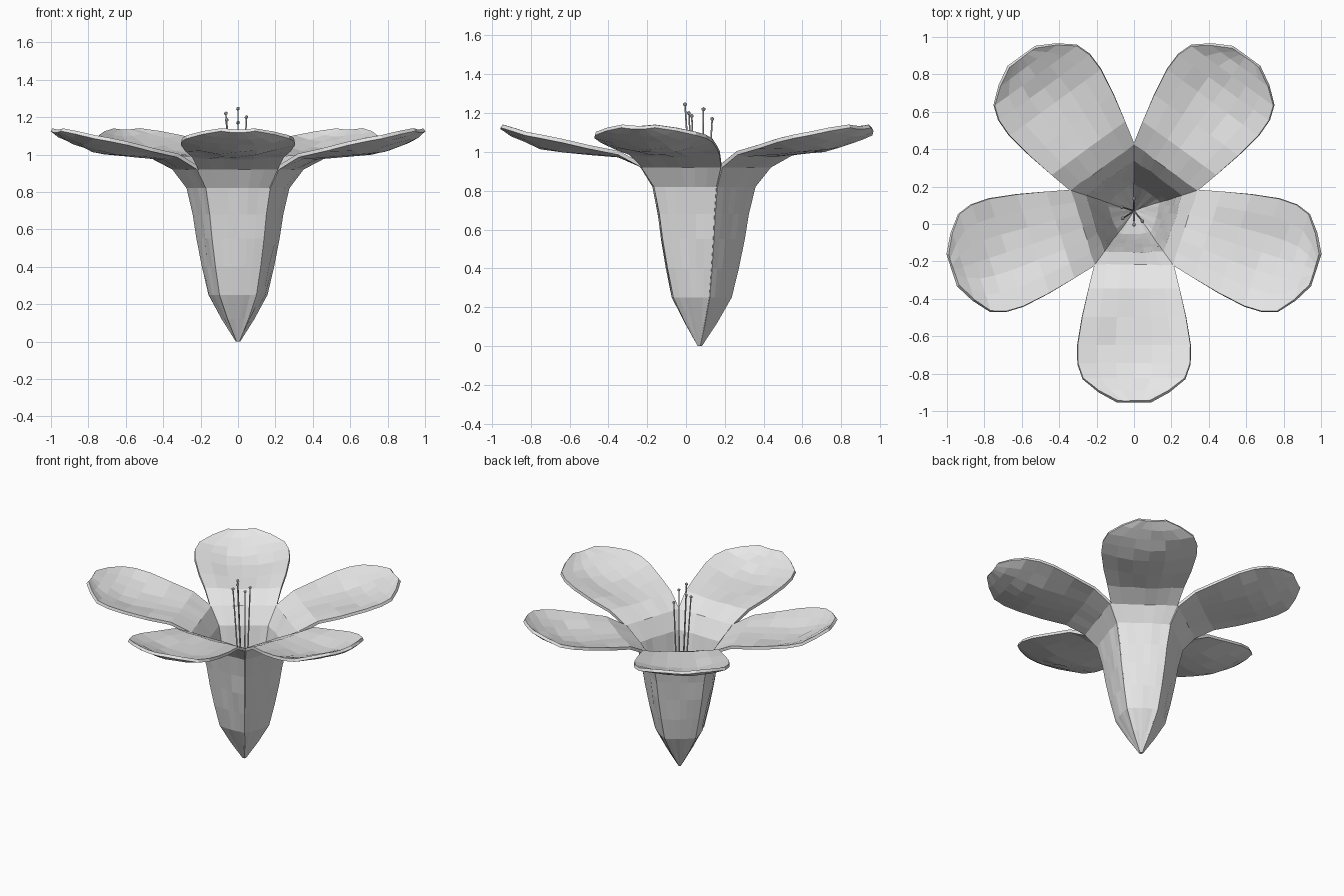
import bpy, bmesh, math, random
from mathutils import Vector

cube = bpy.data.objects.get("Cube")
if cube:
    bpy.data.objects.remove(cube, do_unlink=True)

random.seed(4)
CENTRE = Vector((0, 0.07, 0))


def make_material(name, rgb):
    mat = bpy.data.materials.new(name)
    mat.use_nodes = True
    mat.diffuse_color = (*rgb, 1)
    mat.node_tree.nodes["Principled BSDF"].inputs["Base Color"].default_value = (*rgb, 1)
    return mat


grey = make_material("pale grey", (0.8, 0.8, 0.8))


def make_object(name, bm):
    mesh = bpy.data.meshes.new(name)
    bm.to_mesh(mesh)
    bm.free()
    mesh.materials.append(grey)
    obj = bpy.data.objects.new(name, mesh)
    bpy.context.collection.objects.link(obj)
    return obj


# Petal rows along the midrib: radius, height, half width, lift of the margins
ROWS = [
    (0.01, 0.0, 0.007, 0), (0.075, 0.12, 0.052, 0), (0.135, 0.25, 0.096, 0),
    (0.165, 0.4, 0.117, 0), (0.19, 0.55, 0.135, 0), (0.207, 0.68, 0.147, 0),
    (0.235, 0.82, 0.167, 0), (0.30, 0.92, 0.213, 0), (0.42, 0.975, 0.245, 0.01),
    (0.57, 0.99, 0.28, 0.025), (0.72, 1.0, 0.305, 0.05), (0.82, 1.02, 0.303, 0.05),
    (0.90, 1.05, 0.275, 0.035), (0.97, 1.083, 0.19, 0.025), (1.025, 1.117, 0.09, 0.008),
]
COLUMNS = 6

# One shared pattern of gentle ripples keeps all petals alike
RIPPLES = [[random.uniform(-0.007, 0.007) for _ in range(COLUMNS + 1)] for _ in ROWS]


def make_petal(name, angle):
    out = Vector((math.cos(angle), math.sin(angle), 0))
    side = Vector((-out.y, out.x, 0))
    bm = bmesh.new()
    grid = []
    for i, (radius, height, half, lift) in enumerate(ROWS):
        row = []
        for j in range(COLUMNS + 1):
            u = 2 * j / COLUMNS - 1
            inner = 0 < j < COLUMNS and 0 < i < len(ROWS) - 1
            ripple = RIPPLES[i][j] if inner else 0
            bulge = 0.006 * (1 - u * u) if 1 < i < 7 else 0
            pos = CENTRE + out * (radius + bulge) + side * (u * half)
            pos.z = height + lift * u * u
            if i < 8:
                pos += out * ripple * 0.6
            else:
                pos.z += ripple
            row.append(bm.verts.new(pos))
        grid.append(row)
    for a, b in zip(grid, grid[1:]):
        for j in range(COLUMNS):
            bm.faces.new((a[j], b[j], b[j + 1], a[j + 1]))
    petal = make_object(name, bm)
    solid = petal.modifiers.new("thickness", 'SOLIDIFY')
    solid.thickness = 0.02
    solid.offset = 1
    return petal


PETALS = ["front_petal", "left_petal", "back_left_petal", "back_right_petal", "right_petal"]
for k, name in enumerate(PETALS):
    make_petal(name, math.radians(72 * k - 90))


# Stamens: thin filaments rising from the throat, each with a round head
def make_stamen(name, head):
    foot = CENTRE + Vector((0, 0, 0.08))
    axis = head - foot
    turn = axis.to_track_quat('Z', 'Y').to_matrix().to_4x4()
    bm = bmesh.new()
    filament = bmesh.ops.create_cone(bm, cap_ends=True, segments=6, radius1=0.006,
                                     radius2=0.004, depth=axis.length)
    bmesh.ops.transform(bm, matrix=turn, verts=filament["verts"])
    bmesh.ops.translate(bm, vec=(foot + head) / 2, verts=filament["verts"])
    tip = bmesh.ops.create_icosphere(bm, subdivisions=1, radius=0.011)
    bmesh.ops.translate(bm, vec=head, verts=tip["verts"])
    return make_object(name, bm)


HEADS = [(0, -0.005, 1.245), (-0.065, 0.09, 1.22), (0.045, 0.015, 1.2),
         (-0.06, 0.03, 1.185), (0, 0.135, 1.17)]
for k, head in enumerate(HEADS):
    make_stamen(f"stamen_{k + 1}", Vector(head))
